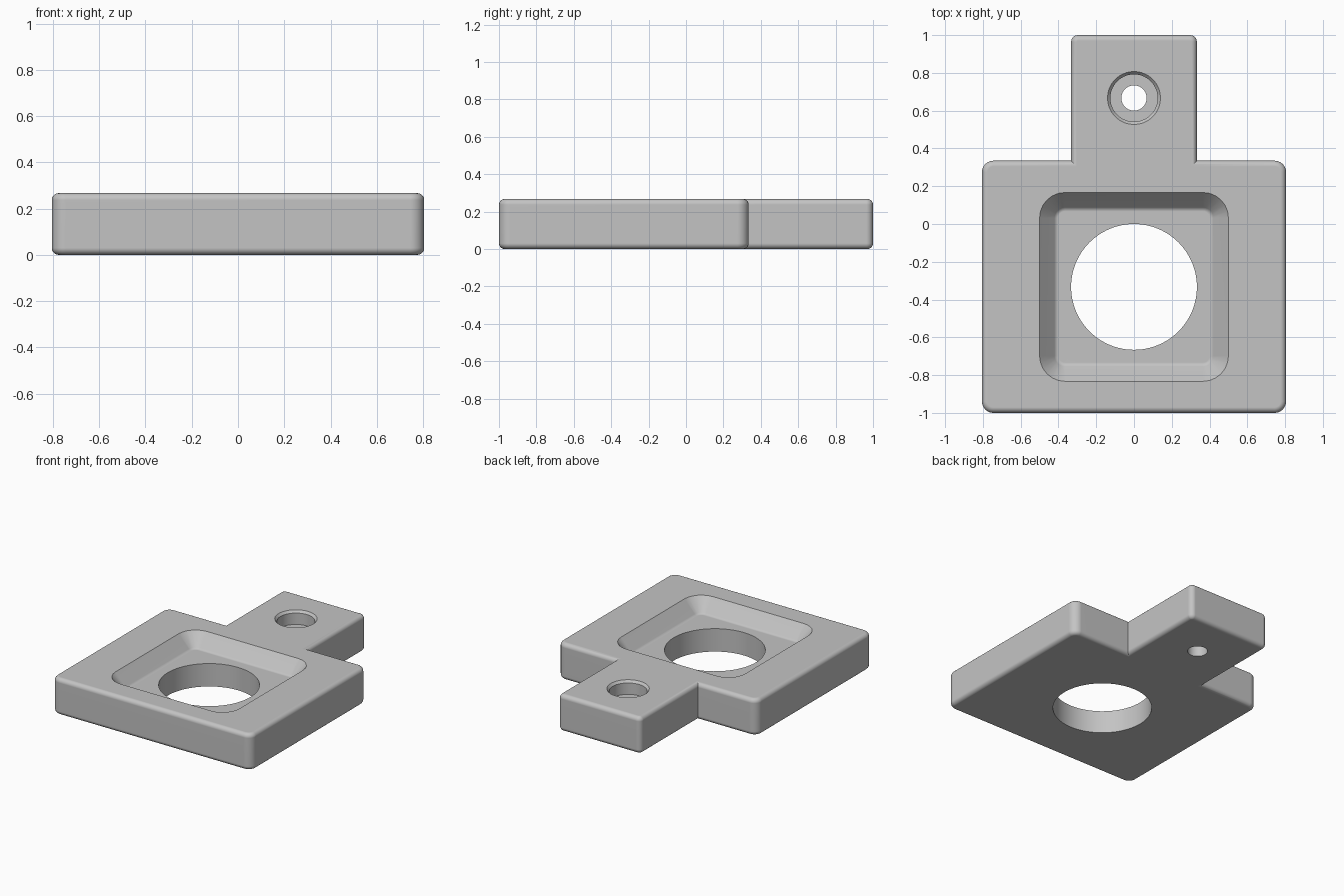
import bpy
import bmesh
import math

if "Cube" in bpy.data.objects:
    bpy.data.objects.remove(bpy.data.objects["Cube"])

# Single grey finish
grey = bpy.data.materials.new("plain_grey")
grey.use_nodes = True
colour = (0.55, 0.55, 0.55, 1.0)
grey.diffuse_color = colour
grey.node_tree.nodes["Principled BSDF"].inputs["Base Color"].default_value = colour

HEIGHT = 0.267
POCKET_Y = -0.333
TAB_HOLE_Y = 0.667


def loft(name, rings):
    """Solid through a stack of matching rings, capped at both ends."""
    bm = bmesh.new()
    loops = [[bm.verts.new(p) for p in ring] for ring in rings]
    for a, b in zip(loops, loops[1:]):
        for i in range(len(a)):
            j = (i + 1) % len(a)
            bm.faces.new((a[i], a[j], b[j], b[i]))
    bm.faces.new(loops[0][::-1])
    bm.faces.new(loops[-1])
    bmesh.ops.recalc_face_normals(bm, faces=bm.faces)
    mesh = bpy.data.meshes.new(name)
    bm.to_mesh(mesh)
    bm.free()
    mesh.materials.append(grey)
    obj = bpy.data.objects.new(name, mesh)
    bpy.context.collection.objects.link(obj)
    return obj


def outline(corners, inset, z, steps=6):
    """Right-angled outline; corners are (x, y, outward sx, sy, radius)."""
    points = []
    for x, y, sx, sy, r in corners:
        if r == 0:
            points.append((x - sx * inset, y - sy * inset, z))
            continue
        middle = math.atan2(sy, sx)
        for k in range(steps + 1):
            a = middle + (k / steps - 0.5) * math.pi / 2
            points.append((x - sx * r + (r - inset) * math.cos(a),
                           y - sy * r + (r - inset) * math.sin(a), z))
    return points


def circle(radius, y, z, sides=96):
    return [(radius * math.cos(math.tau * i / sides),
             y + radius * math.sin(math.tau * i / sides), z) for i in range(sides)]


# Square plate with a tab at the back, rounded on every outer edge
right_half = [(0.805, -1.0, 1, -1, 0.06), (0.805, 0.335, 1, 1, 0.06),
              (0.333, 0.335, 1, 1, 0), (0.333, 1.0, 1, 1, 0.036)]
left_half = [(-x, y, -sx, sy, r) for x, y, sx, sy, r in reversed(right_half)]
ROUND = 0.03
quarter = [i / 5 * math.pi / 2 for i in range(6)]
rows = [(ROUND * (1 - math.sin(a)), ROUND * (1 - math.cos(a))) for a in quarter]
rows += [(inset, HEIGHT - z) for inset, z in reversed(rows)]
plate = loft("tabbed_plate", [outline(right_half + left_half, i, z) for i, z in rows])

# Sloped square pocket
pocket_corners = [(sx * 0.515, POCKET_Y + sy * 0.515, sx, sy, 0.15)
                  for sx, sy in ((1, -1), (1, 1), (-1, 1), (-1, -1))]
pocket_rows = [(0.115, 0.167), (0.104, 0.170), (0.094, 0.177),
               (0.015, HEIGHT), (0.0, HEIGHT + 0.015)]
cutters = [loft("pocket_cutter", [outline(pocket_corners, i, z) for i, z in pocket_rows])]

# Large through hole
cutters.append(loft("large_hole_cutter", [circle(0.333, POCKET_Y, z) for z in (-0.1, 0.5)]))

# Stepped hole in the tab: narrow bore, wide recess, chamfered rim
cutters.append(loft("tab_bore_cutter", [circle(0.067, TAB_HOLE_Y, z) for z in (-0.1, 0.5)]))
recess_rows = [(0.125, 0.167), (0.125, 0.25), (0.14, HEIGHT), (0.14, 0.4)]
cutters.append(loft("tab_recess_cutter", [circle(r, TAB_HOLE_Y, z) for r, z in recess_rows]))

# Cut the openings, then shade
bpy.ops.object.select_all(action="DESELECT")
plate.select_set(True)
bpy.context.view_layer.objects.active = plate
for cutter in cutters:
    cutter.hide_render = True
    cut = plate.modifiers.new("cut", "BOOLEAN")
    cut.operation = "DIFFERENCE"
    cut.solver = "EXACT"
    cut.object = cutter
    bpy.ops.object.modifier_apply(modifier=cut.name)
    bpy.data.objects.remove(cutter)

bpy.ops.object.shade_smooth_by_angle(angle=math.radians(30))
normals = plate.modifiers.new("even_shading", "WEIGHTED_NORMAL")
normals.keep_sharp = True
